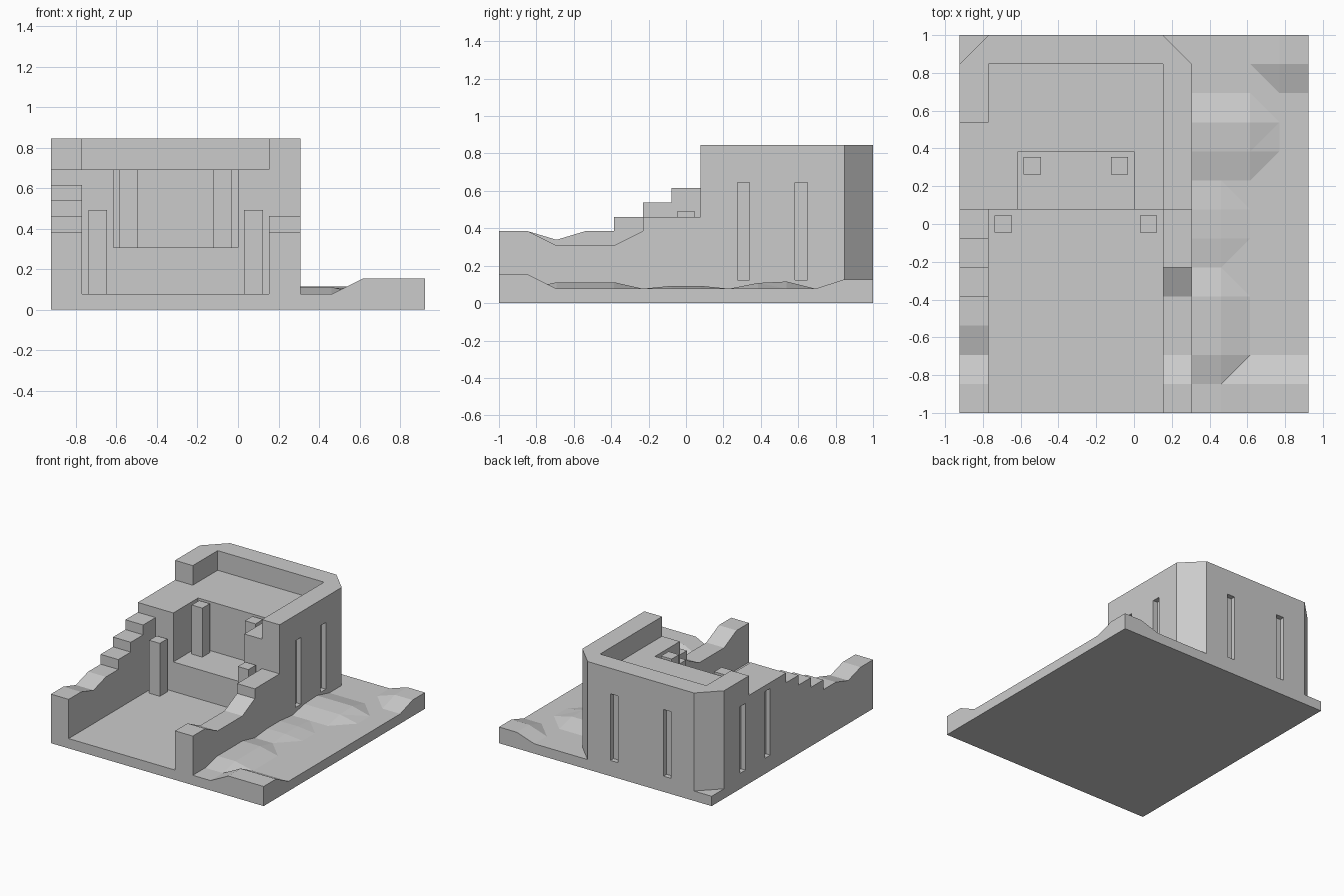
import bpy, bmesh
from mathutils import Vector

if "Cube" in bpy.data.objects:
    bpy.data.objects.remove(bpy.data.objects["Cube"])

U = 1 / 13  # model grid unit


def finish(name, bm):
    bmesh.ops.recalc_face_normals(bm, faces=bm.faces)
    me = bpy.data.meshes.new(name)
    bm.to_mesh(me)
    bm.free()
    ob = bpy.data.objects.new(name, me)
    bpy.context.collection.objects.link(ob)
    return ob


def prism(name, pts, offset):
    """Extrude a flat polygon (grid units) along an offset."""
    bm = bmesh.new()
    face = bm.faces.new([bm.verts.new(Vector(p) * U) for p in pts])
    ext = bmesh.ops.extrude_face_region(bm, geom=[face], use_keep_orig=True)
    moved = [v for v in ext["geom"] if isinstance(v, bmesh.types.BMVert)]
    bmesh.ops.translate(bm, verts=moved, vec=Vector(offset) * U)
    return finish(name, bm)


def box(name, x0, x1, y0, y1, z0, z1):
    return prism(name, [(x0, y0, z0), (x1, y0, z0), (x1, y1, z0), (x0, y1, z0)], (0, 0, z1 - z0))


def side_profile(name, x0, x1, yz):
    return prism(name, [(x0, y, z) for y, z in yz], (x1 - x0, 0, 0))


def cut(target, cutter):
    mod = target.modifiers.new("cut", "BOOLEAN")
    mod.operation = "DIFFERENCE"
    mod.solver = "EXACT"
    mod.object = cutter
    bpy.context.view_layer.objects.active = target
    bpy.ops.object.modifier_apply(modifier=mod.name)
    bpy.data.objects.remove(cutter, do_unlink=True)


# House carved out of one block
house = box("house", -12, 4, -13, 13, 0, 11)
cut(house, box("courtyard", -10, 2, -14, 1, 1, 12))
cut(house, box("roof_terrace", -10, 2, 0, 11, 9, 12))
cut(house, box("parapet_gap", -13, -9, 0, 7, 9, 12))
cut(house, box("alcove", -8, 0, 0, 5, 4, 12))

# Left wall with stairs, right wall broken down
cut(house, side_profile("left_wall_top", -13, -9, [
    (-14, 5), (-11, 5), (-9, 4.4), (-7, 5), (-5, 5), (-5, 6), (-3, 6), (-3, 7),
    (-1, 7), (-1, 8), (1, 8), (1, 13), (-14, 13)]))
cut(house, side_profile("right_wall_top", 1, 5, [
    (-14, 5), (-11, 5), (-9, 4), (-5, 4), (-3, 5), (-3, 6), (1, 6), (1, 13), (-14, 13)]))

# Chamfered back corners
for s in (-1, 1):
    cut(house, prism("corner", [(-4 + s * 9, 10, 1), (-4 + s * 9, 14, 1), (-4 + s * 5, 14, 1)], (0, 0, 12)))

# Narrow recessed slots on the back and both sides
for x in (-7, -1):
    cut(house, box("slot", x - .43, x + .43, 12.5, 14, 1.6, 8.4))
for y in (4, 8):
    cut(house, box("slot", 3.5, 5, y - .43, y + .43, 1.6, 8.4))
    cut(house, box("slot", -13, -11.5, y - .43, y + .43, 1.6, 8.4))

# Pillars in the courtyard and the alcove
for side, s in (("left", -1), ("right", 1)):
    for room, dx, y, z0, z1 in (("courtyard", 5, 0, 1, 6.4), ("alcove", 3, 4, 4, 9)):
        x = -4 + s * dx
        box(f"{room}_pillar_{side}", x - .6, x + .6, y - .6, y + .6, z0, z1)


# Uneven ground beside the house
def height(x, y):
    if y <= -11:
        return 2 if x >= 8 else 1
    if y >= 11:
        return 1.65 if x >= 10 else 1
    if -9 <= y <= -5 and x <= 6:
        return 1.45
    if -1 <= y <= 1 and x <= 6:
        return 1.2
    if 5 <= y <= 7 and x <= 8:
        return 1.4 if y == 5 else 1.5
    return 1


bm = bmesh.new()
xs, ys = range(4, 13, 2), range(-13, 14, 2)
top = {(x, y): bm.verts.new(Vector((x, y, height(x, y))) * U) for x in xs for y in ys}
for x in xs[:-1]:
    for y in ys[:-1]:
        a, b, c, d = (top[k] for k in ((x, y), (x + 2, y), (x + 2, y + 2), (x, y + 2)))
        if abs(a.co.z - c.co.z) <= abs(b.co.z - d.co.z):
            tris = (a, b, c), (a, c, d)
        else:
            tris = (a, b, d), (b, c, d)
        for t in tris:
            bm.faces.new(t)
rim = [e for e in bm.edges if e.is_boundary]
ext = bmesh.ops.extrude_edge_only(bm, edges=rim)
for v in ext["geom"]:
    if isinstance(v, bmesh.types.BMVert):
        v.co.z = 0
bottom = [e for e in bm.edges if e.is_boundary]
bmesh.ops.contextual_create(bm, geom=bottom)
finish("ground", bm)
